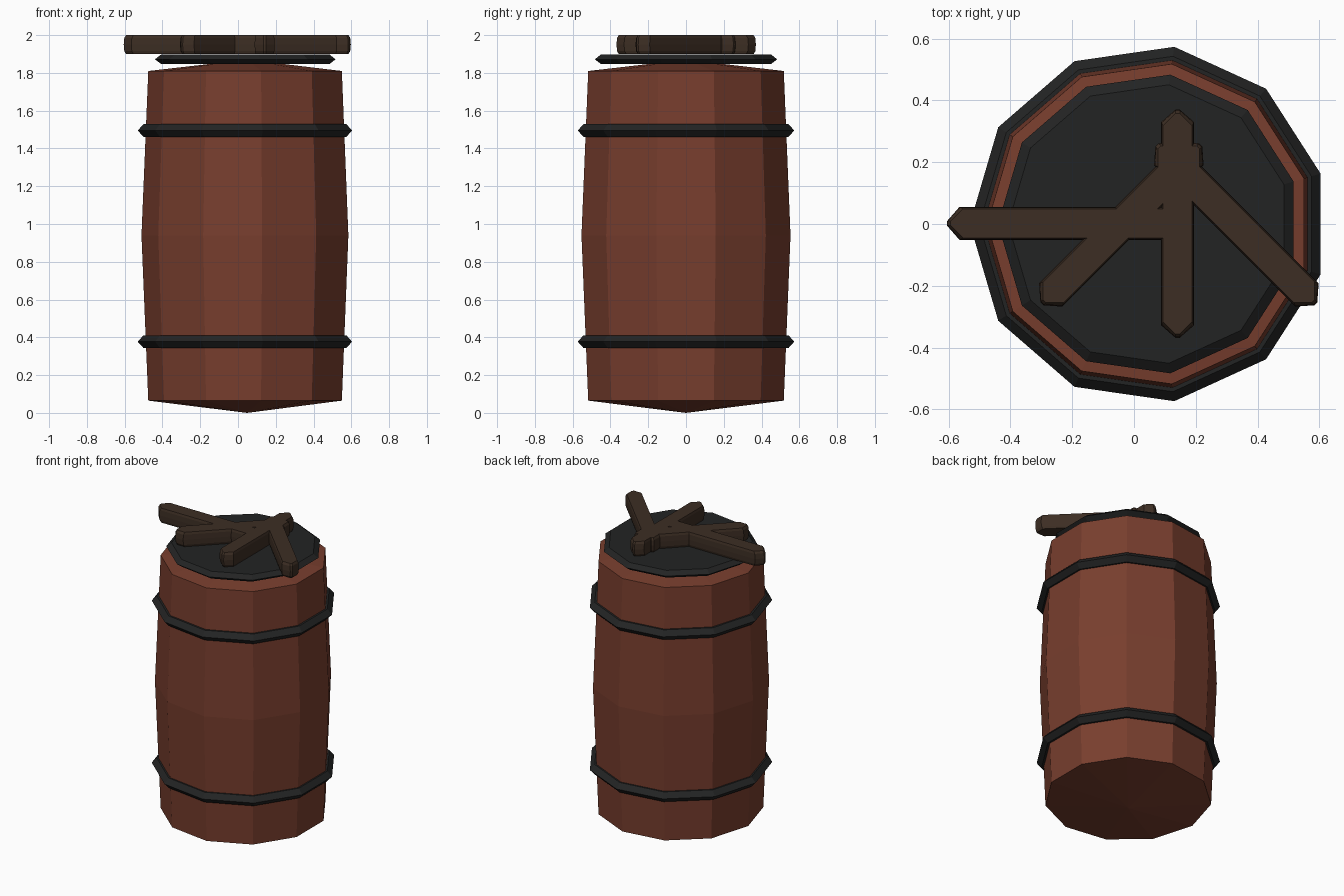
import bpy, bmesh, math
from mathutils import Matrix

if "Cube" in bpy.data.objects:
    bpy.data.objects.remove(bpy.data.objects["Cube"])

CX = 0.048      # barrel axis
SIDES = 11


def material(name, rgb):
    m = bpy.data.materials.new(name)
    m.diffuse_color = (*rgb, 1)
    m.use_nodes = True
    m.node_tree.nodes["Principled BSDF"].inputs["Base Color"].default_value = m.diffuse_color
    return m


red_wood = material("red wood", (0.188, 0.048, 0.027))
black_iron = material("black iron", (0.0165, 0.0172, 0.0172))
dark_wood = material("dark wood", (0.046, 0.027, 0.017))


def finish(bm, name, mat):
    bmesh.ops.recalc_face_normals(bm, faces=bm.faces)
    mesh = bpy.data.meshes.new(name)
    bm.to_mesh(mesh)
    bm.free()
    mesh.materials.append(mat)
    obj = bpy.data.objects.new(name, mesh)
    bpy.context.collection.objects.link(obj)
    return obj


def lathe(name, profile, mat, closed=False):
    """Turn (radius, z) points into a faceted round part; radius 0 is a pole."""
    bm = bmesh.new()
    rings = []
    for r, z in profile:
        if r == 0:
            rings.append([bm.verts.new((CX, 0, z))] * SIDES)
        else:
            rings.append([bm.verts.new((CX + r * math.cos(a), r * math.sin(a), z))
                          for a in (math.pi + i * math.tau / SIDES for i in range(SIDES))])
    pairs = list(zip(rings, rings[1:]))
    if closed:
        pairs.append((rings[-1], rings[0]))
    for lo, hi in pairs:
        for i in range(SIDES):
            j = (i + 1) % SIDES
            bm.faces.new(list(dict.fromkeys((lo[i], lo[j], hi[j], hi[i]))))
    return finish(bm, name, mat)


def stick(name, start, end):
    """Bar with pointed ends and slightly bevelled top and bottom."""
    dx, dy = end[0] - start[0], end[1] - start[1]
    half = math.hypot(dx, dy) / 2
    bm = bmesh.new()
    rings = []
    for z, inset in ((1.90, 0.012), (1.915, 0.003), (1.95, 0), (1.985, 0.003), (2.0, 0.012)):
        h, w = half - inset, 0.053 - inset * 0.5
        outline = [(h, 0.007), (h - 0.04, w), (-h + 0.04, w), (-h, 0.007),
                   (-h, -0.007), (-h + 0.04, -w), (h - 0.04, -w), (h, -0.007)]
        rings.append([bm.verts.new((x, y, z)) for x, y in outline])
    for lo, hi in zip(rings, rings[1:]):
        for i in range(8):
            j = (i + 1) % 8
            bm.faces.new((lo[i], lo[j], hi[j], hi[i]))
    bm.faces.new(rings[0])
    bm.faces.new(rings[-1])
    centre = ((start[0] + end[0]) / 2, (start[1] + end[1]) / 2, 0)
    bm.transform(Matrix.Translation(centre) @ Matrix.Rotation(math.atan2(dy, dx), 4, 'Z'))
    return finish(bm, name, dark_wood)


# Barrel body with shallow cone ends
lathe("barrel_body", [(0, 0.0), (0.523, 0.065), (0.559, 0.94), (0.523, 1.81), (0, 1.87)], red_wood)

# Iron hoops
for label, z in (("lower", 0.377), ("upper", 1.495)):
    lathe(label + "_hoop", [(0.50, z - 0.034), (0.548, z - 0.034), (0.579, z),
                            (0.548, z + 0.034), (0.50, z + 0.034)], black_iron, closed=True)

# Floating lid
lathe("lid", [(0, 1.847), (0.455, 1.847), (0.488, 1.872), (0.455, 1.897), (0, 1.897)], black_iron)

# Crossed sticks on the lid
stick("left_stick", (-0.605, 0.002), (0.17, 0.002))
stick("middle_stick", (0.141, -0.368), (0.141, 0.37))
stick("left_diagonal_stick", (-0.298, -0.258), (0.216, 0.256))
stick("right_diagonal_stick", (0.588, -0.258), (0.074, 0.256))
